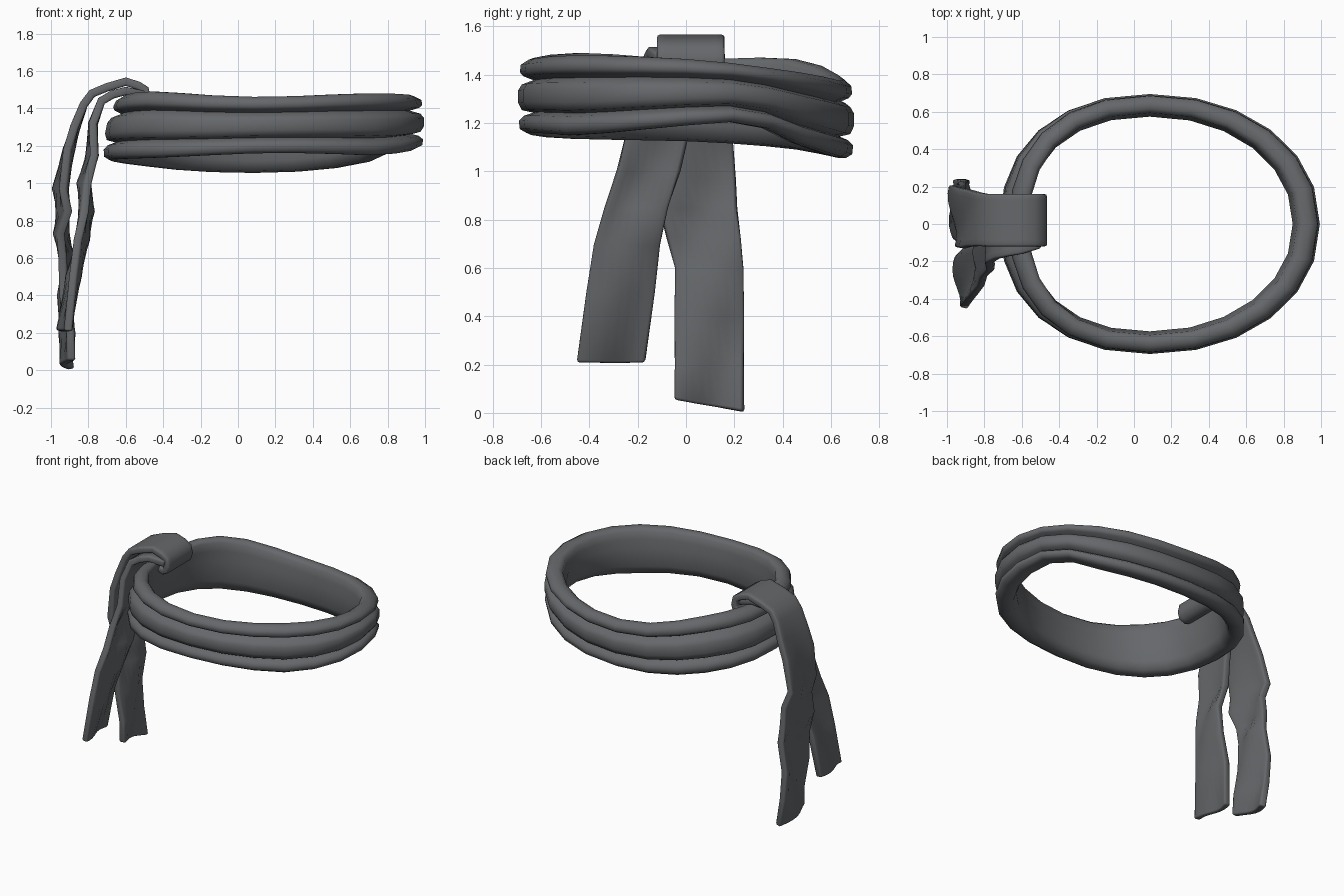
import bpy, bmesh, math

cube = bpy.data.objects.get("Cube")
if cube:
    bpy.data.objects.remove(cube, do_unlink=True)

cloth = bpy.data.materials.new("charcoal_cloth")
cloth.use_nodes = True
GREY = (0.13, 0.137, 0.145, 1)
cloth.diffuse_color = GREY
cloth.node_tree.nodes["Principled BSDF"].inputs["Base Color"].default_value = GREY


def finish(bm, name, thickness=0):
    """Turn a bmesh into a smooth shaded cloth object."""
    bmesh.ops.recalc_face_normals(bm, faces=bm.faces[:])
    mesh = bpy.data.meshes.new(name)
    bm.to_mesh(mesh)
    bm.free()
    obj = bpy.data.objects.new(name, mesh)
    bpy.context.collection.objects.link(obj)
    mesh.materials.append(cloth)
    bpy.ops.object.select_all(action="DESELECT")
    obj.select_set(True)
    bpy.context.view_layer.objects.active = obj
    if thickness:
        solid = obj.modifiers.new("thickness", "SOLIDIFY")
        solid.thickness = thickness
        solid.offset = 0
        bevel = obj.modifiers.new("soft_edges", "BEVEL")
        bevel.width = thickness * 0.25
        bevel.segments = 2
        bevel.limit_method = "ANGLE"
        bevel.angle_limit = math.radians(70)
        for modifier in (solid, bevel):
            bpy.ops.object.modifier_apply(modifier=modifier.name)
    bpy.ops.object.shade_smooth_by_angle(angle=math.radians(80))
    return obj


def around(keys, t):
    """Smooth closed interpolation of evenly spaced keys, t from 0 to 1."""
    n = len(keys)
    i = int(t * n)
    f = t * n - i
    a, b, c, d = (keys[(i + k) % n] for k in (-1, 0, 1, 2))
    return b + f / 2 * (c - a + f * (2 * a - 5 * b + 4 * c - d + f * (3 * (b - c) + d - a)))


def squared(v):
    """Push a sine or cosine outward for a slightly squarer oval."""
    return math.copysign(abs(v) ** 0.93, v)


# Headband: three rolled folds swept round an oval of uneven height
SEGMENTS = 24
top_heights = [1.465, 1.41, 1.375, 1.465, 1.465, 1.49, 1.462, 1.48]
bottom_heights = [1.19, 1.2, 1.115, 1.07, 1.055, 1.065, 1.09, 1.11,
                  1.125, 1.13, 1.135, 1.145, 1.16, 1.16, 1.15, 1.165]
# (distance in from the outside, fraction of the height)
section = [(.03, 0), (.004, .05), (0, .16), (.02, .23), (.06, .275),
           (.012, .31), (-.003, .41), (-.003, .58), (.012, .66), (.06, .72),
           (.018, .775), (.004, .83), (.008, .93), (.04, 1),
           (.075, 1), (.098, .94), (.105, .78), (.118, .6), (.118, .2), (.1, .03), (.06, 0)]
bm = bmesh.new()
rings = []
for s in range(SEGMENTS):
    t = s / SEGMENTS
    angle = t * math.tau
    c, sn = squared(math.cos(angle)), squared(math.sin(angle))
    low, high = around(bottom_heights, t), around(top_heights, t)
    ring = []
    for inset, f in section:
        d = inset * (1 + 0.2 * max(0, c) ** 2) + 0.07 * f * f * max(0, -c) ** 3
        x = 0.135 + (0.855 - d) * c - 0.05 * sn * sn
        ring.append(bm.verts.new((x, (0.692 - d) * sn, low + (high - low) * f)))
    rings.append(ring)
for s in range(SEGMENTS):
    a, b = rings[s], rings[(s + 1) % SEGMENTS]
    for k in range(len(section)):
        m = (k + 1) % len(section)
        bm.faces.new((a[k], b[k], b[m], a[m]))
finish(bm, "headband")


def strap(name, path, ripple, phase, end_slope):
    """Cloth strip along (x, z, y centre, half width) stations."""
    columns = 8
    bm = bmesh.new()
    rows = []
    for i, (x, z, y, half) in enumerate(path):
        hang = min(1, max(0, (1.4 - z) / 0.4))
        row = []
        for k in range(columns + 1):
            u = 2 * k / columns - 1
            wave = ripple * hang * math.sin(2.5 * u + 1.3 * i + phase)
            drop = end_slope * u if i == len(path) - 1 else 0
            row.append(bm.verts.new((x + wave, y + half * u, z + drop)))
        rows.append(row)
    for a, b in zip(rows, rows[1:]):
        for k in range(columns):
            bm.faces.new((a[k], a[k + 1], b[k + 1], b[k]))
    return finish(bm, name, 0.045)


# Long tail: curls inside the band, folds over the top and hangs down
strap("knot_and_long_tail", [
    (-.56, 1.42, .02, .13), (-.525, 1.405, .02, .135), (-.498, 1.42, .02, .14),
    (-.488, 1.455, .02, .14), (-.497, 1.5, .02, .14), (-.535, 1.522, .02, .14),
    (-.6, 1.543, .02, .14), (-.7, 1.513, .02, .14), (-.78, 1.48, .02, .14),
    (-.825, 1.42, .025, .143), (-.87, 1.3, .03, .15), (-.905, 1.18, .03, .16),
    (-.95, .97, .04, .165), (-.93, .85, .05, .16), (-.945, .73, .073, .153),
    (-.915, .6, .095, .14), (-.925, .4, .097, .142), (-.915, .2, .097, .142),
    (-.91, .03, .095, .143)], .024, 0, -.025)

# Short tail: passes under the fold and slants toward the front
strap("short_tail", [
    (-.5, 1.47, 0, .13), (-.6, 1.493, -.02, .14), (-.67, 1.475, -.035, .137),
    (-.73, 1.44, -.05, .135), (-.775, 1.32, -.08, .13), (-.78, 1.15, -.12, .13),
    (-.82, 1.0, -.155, .13), (-.81, .85, -.205, .13), (-.835, .7, -.245, .135),
    (-.88, .5, -.27, .14), (-.93, .21, -.31, .14)], .022, math.pi, 0)
